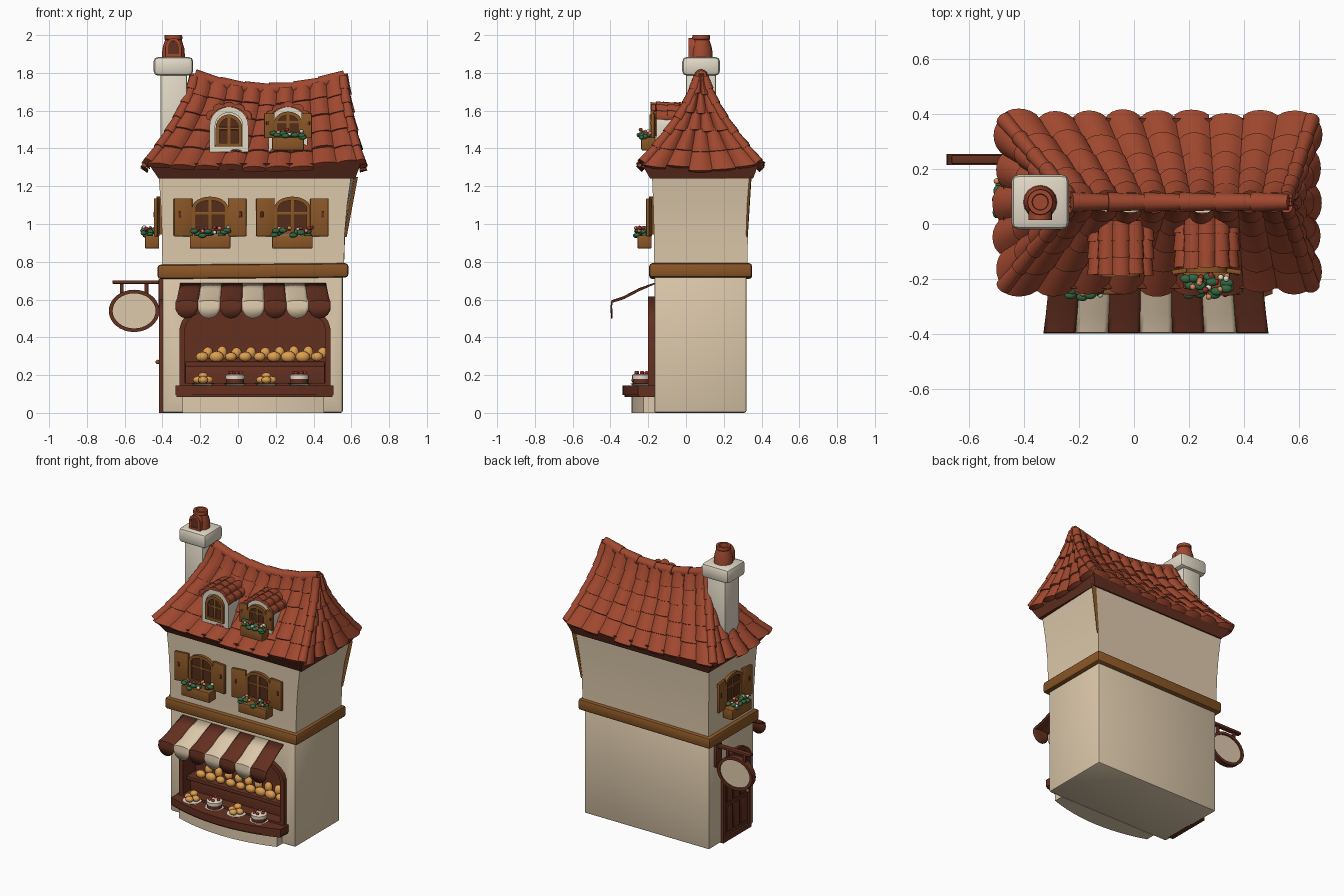
import bpy, bmesh, math, random
from mathutils import Matrix, Vector

if "Cube" in bpy.data.objects:
    bpy.data.objects.remove(bpy.data.objects["Cube"])

random.seed(4)
I = Matrix.Identity(4)
T = lambda x, y, z: Matrix.Translation((x, y, z))
RZ = lambda a: Matrix.Rotation(math.radians(a), 4, 'Z')


def colour(name, *rgb):
    m = bpy.data.materials.new(name)
    m.diffuse_color = [((c / 255 + 0.055) / 1.055) ** 2.4 for c in rgb] + [1]
    m.use_nodes = True
    m.node_tree.nodes["Principled BSDF"].inputs["Base Color"].default_value = m.diffuse_color
    return m


CREAM = colour("cream plaster", 222, 202, 172)
STONE = colour("pale stone", 226, 217, 198)
ROOF = colour("terracotta", 160, 72, 47)
DARK = colour("dark wood", 100, 48, 32)
OAK = colour("oak", 138, 86, 38)
PANE = colour("window brown", 84, 44, 26)
BREAD = colour("bread crust", 222, 158, 80)
GREEN = colour("leaf green", 52, 104, 66)
PEACH = colour("flower peach", 222, 140, 100)
RED = colour("flower red", 160, 48, 40)


def finish(name, bm, mats, M=I, bevel=0, recalc=True):
    if bevel:
        bmesh.ops.bevel(bm, geom=bm.edges[:], offset=bevel, segments=2, profile=0.5, affect='EDGES')
    bm.transform(M)
    if recalc:
        bmesh.ops.recalc_face_normals(bm, faces=bm.faces[:])
    me = bpy.data.meshes.new(name)
    bm.to_mesh(me)
    bm.free()
    ob = bpy.data.objects.new(name, me)
    bpy.context.collection.objects.link(ob)
    for m in (mats if isinstance(mats, list) else [mats]):
        me.materials.append(m)
    bpy.ops.object.select_all(action='DESELECT')
    ob.select_set(True)
    bpy.context.view_layer.objects.active = ob
    bpy.ops.object.shade_smooth_by_angle(angle=math.radians(40))
    return ob


def loft(name, rings, mat, M=I, bevel=0):
    """Skin through closed rings of points."""
    bm = bmesh.new()
    R = [[bm.verts.new(p) for p in r] for r in rings]
    n = len(R[0])
    for a, b in zip(R, R[1:]):
        for i in range(n):
            bm.faces.new((a[i], a[(i + 1) % n], b[(i + 1) % n], b[i]))
    bm.faces.new(R[0][::-1])
    bm.faces.new(R[-1])
    return finish(name, bm, mat, M, bevel)


def rect(x0, x1, y0, y1, z):
    return [(x0, y0, z), (x1, y0, z), (x1, y1, z), (x0, y1, z)]


def box(name, x0, x1, y0, y1, z0, z1, mat, M=I, bevel=0.006):
    return loft(name, [rect(x0, x1, y0, y1, z0), rect(x0, x1, y0, y1, z1)], mat, M, bevel)


def prism(name, pts, y0, y1, mat, M=I):
    return loft(name, [[(u, y, w) for u, w in pts] for y in (y0, y1)], mat, M)


def plan(name, pts, z0, z1, mat, bevel=0):
    return loft(name, [[(u, v, z) for u, v in pts] for z in (z0, z1)], mat, I, bevel)


def ring(name, outer, inner, y0, y1, mat, M=I):
    bm = bmesh.new()
    loops = [[bm.verts.new((u, y, w)) for u, w in pts]
             for pts, y in ((outer, y0), (outer, y1), (inner, y1), (inner, y0))]
    n = len(outer)
    for k in range(4):
        a, b = loops[k], loops[(k + 1) % 4]
        for i in range(n):
            bm.faces.new((a[i], a[(i + 1) % n], b[(i + 1) % n], b[i]))
    return finish(name, bm, mat, M)


def arch(w, h, rise, inset=0, n=12):
    a, top = w / 2 - inset, h - rise
    arc = [(a * math.cos(math.pi * i / n), top + (rise - inset) * math.sin(math.pi * i / n)) for i in range(n + 1)]
    return [(-a, inset), (a, inset)] + arc


def blobs(name, items, mat, M=I):
    bm = bmesh.new()
    for loc, s in items:
        bmesh.ops.create_icosphere(bm, subdivisions=2, radius=1, matrix=T(*loc) @ Matrix.Diagonal((*s, 1)))
    return finish(name, bm, mat, M)


def tiles(name, P, cols, amp):
    """Rows of overlapping barrel tiles laid on the surface P(u, v)."""
    bm, rows, k = bmesh.new(), len(cols), 6
    for r, n in enumerate(cols):
        for c in range(n):
            grow, slip, grid = random.uniform(0.8, 1.2), random.uniform(-.02, .02), []
            for i in range(k + 1):
                u = (c + i / k) / n
                b = max(0, math.sin(math.pi * i / k)) ** 0.7 * grow * amp
                line = []
                for f, lift in ((0, -.3), (0, 1), (.5, .6), (1.12, 0.1)):
                    v = (r + f) / rows + (slip - b * 0.6 if f == 0 else 0)
                    p, e = P(u, v), 1e-3
                    N = (P(u + e, v) - P(u - e, v)).cross(P(u, v + e) - P(u, v - e)).normalized()
                    off = (b + amp * lift * 0.6) if lift > 0 else -amp * 0.3
                    line.append(bm.verts.new(p + N * off))
                grid.append(line)
            for a, b2 in zip(grid, grid[1:]):
                for j in range(3):
                    bm.faces.new((a[j], b2[j], b2[j + 1], a[j + 1]))
    return finish(name, bm, ROOF, recalc=False)


def caps(name, C, n, r):
    """Tapered round cap tiles along a curve."""
    bm = bmesh.new()
    for i in range(n):
        a, b = C(i / n), C((i + 1.1) / n)
        d = b - a
        bmesh.ops.create_cone(bm, cap_ends=True, segments=12, radius1=r, radius2=r * 0.8, depth=d.length,
                              matrix=Matrix.Translation((a + b) / 2) @ d.to_track_quat('Z', 'Y').to_matrix().to_4x4())
    return finish(name, bm, ROOF)


# Ground floor walls, with an arched opening for the shop window
lower = box("ground_floor", -.40, .555, -.168, .32, 0, .76, CREAM, bevel=.012)
SHOP = T(.09, 0, .13)
cutter = prism("opening_cutter", arch(.77, .47, .17, .005), -.3, -.04, CREAM, SHOP)
cutter.hide_render = True
mod = lower.modifiers.new("opening", 'BOOLEAN')
mod.object, mod.operation, mod.solver = cutter, 'DIFFERENCE', 'EXACT'
bpy.context.view_layer.objects.active = lower
bpy.ops.object.modifier_apply(modifier="opening")
bpy.data.objects.remove(cutter)

# Upper floor flaring out to the eaves, corner brace, belt beam and soffit
levels = []
for z, f in ((.74, 0), (.95, .12), (1.1, .45), (1.26, 1)):
    levels.append([(-.40 - .02 * f, -.168 - .012 * f, z), (.56 + .04 * f, -.168 - .012 * f, z),
                   (.56 + .06 * f, .325 + .022 * f, z), (-.40 - .02 * f, .325 + .022 * f, z)])
loft("upper_floor", levels, CREAM)
loft("corner_brace", [[(.56, .315, .93), (.575, .325, .93), (.56, .327, .93)],
                      [(.585, .315, 1.25), (.635, .345, 1.25), (.60, .347, 1.25)]], OAK)
box("belt_beam", -.42, .59, -.195, .35, .712, .788, OAK, Matrix.Rotation(-.008, 4, 'Y'), .016)
loft("soffit", [rect(-.42, .62, -.19, .355, 1.24), rect(-.475, .65, -.235, .385, 1.32)], DARK)

# Main hipped roof
EAVE = [(-.475, -.228), (.648, -.228), (.648, .382), (-.475, .382)]
PEAK = [(-.23, .065), (.555, .065), (.555, .095), (-.23, .095)]


def roof_side(k):
    A, B, a, b = (Vector(q) for q in (EAVE[k], EAVE[(k + 1) % 4], PEAK[k], PEAK[(k + 1) % 4]))
    top = .075 if k % 2 == 0 else 0

    def P(u, v):
        w = (2 * u - 1) ** 2
        s = max(1 - v, 0)
        h = 1 - s ** 1.45 if v >= 0 else 1.45 * v
        xy = A.lerp(B, u).lerp(a.lerp(b, u), h)
        z0, z1 = 1.29 + .03 * w, 1.785 - top * (1 - w)
        return Vector((*xy, z0 + (z1 - z0) * v))
    return P


for k, side in enumerate(("front", "right", "back", "left")):
    P = roof_side(k)
    tiles(side + "_roof_tiles", P, [9] * 5 if k % 2 == 0 else [5, 5, 4, 3, 2], .022)
    caps(side + "_hip_caps", lambda t: P(0, min(t, .98)) + Vector((0, 0, .004)), 6, .03)
caps("ridge_caps", lambda t: Vector((-.23 + .795 * min(t, 1), .08, 1.712 + .073 * (2 * min(t, 1) - 1) ** 2)), 6, .036)

# Chimney with a clay pot
CH = T(-.342, .08, 0)
box("chimney_stack", -.068, .072, -.08, .08, 1.33, 1.8, STONE, CH, .012)
box("chimney_cap", -.105, .105, -.10, .10, 1.785, 1.885, STONE, CH, .025)
circ = lambda r, z: [(r * math.cos(i * math.pi / 8), r * math.sin(i * math.pi / 8), z) for i in range(16)]
loft("chimney_pot", [circ(.062, 1.88), circ(.058, 1.93), circ(.044, 1.975), circ(.048, 1.98), circ(.046, 2.0),
                     circ(.03, 2.0), circ(.028, 1.97)], ROOF, CH)
POT = CH @ T(0, 0, 1.885)
ring("pot_arch", arch(.085, .1, .05), arch(.085, .1, .05, .014), -.066, -.03, ROOF, POT)
prism("pot_opening", arch(.06, .085, .035), -.061, -.03, DARK, POT)


def window(name, M, w, h, rise, shutters=0, planter=True):
    """Arched casement facing local -y, sill centred on the origin."""
    prism(name + "_pane", arch(w, h, rise, .012), -.012, .02, PANE, M)
    ring(name + "_frame", arch(w, h, rise), arch(w, h, rise, .02), -.024, .02, OAK, M)
    box(name + "_mullion", -.008, .008, -.02, 0, .01, h - .01, OAK, M, .002)
    box(name + "_crossbar", -w / 2 + .01, w / 2 - .01, -.019, 0, h * .52, h * .52 + .014, OAK, M, .002)
    if shutters:
        for s, label in ((-1, "left"), (1, "right")):
            H = M @ T(s * w / 2, -.014, 0) @ RZ(s * -8)
            x0, x1 = sorted((0, s * shutters))
            box(f"{name}_{label}_shutter", x0, x1, -.012, .006, -.01, h - .01, OAK, H, .004)
            xm = s * shutters * .7
            box(f"{name}_{label}_latch", xm - .007, xm + .007, -.016, 0, h * .45, h * .6, DARK, H, .002)
    if planter:
        a = w / 2 + .012
        box(name + "_planter", -a, a, -.085, -.01, -.075, -.005, OAK, M, .006)
        rnd = lambda z: (random.uniform(-a, a) * .95, random.uniform(-.095, -.035), z + random.uniform(-.012, .018))
        blobs(name + "_leaves", [(rnd(.005), (.022, .016, .013)) for _ in range(14)], GREEN, M)
        for label, mat, n in (("peach", PEACH, 6), ("red", RED, 4), ("white", STONE, 3)):
            blobs(f"{name}_{label}_flowers", [(rnd(.02), (.011, .011, .01)) for _ in range(n)], mat, M)


window("upper_left_window", T(-.148, -.172, .945), .19, .20, .06, .098)
window("upper_right_window", T(.288, -.172, .945), .19, .20, .06, .098)
window("side_window", T(-.407, .09, .945) @ RZ(-90), .19, .20, .06, .09)

# Dormers with small barrel roofs
for label, x, y in (("left", -.048, -.165), ("right", .265, -.14)):
    D = T(x, y, 1.38)
    prism(label + "_dormer", arch(.2, .235, .1), 0, .22, STONE, D)
    ring(label + "_dormer_surround", arch(.205, .24, .1), arch(.205, .24, .1, .03), -.015, .01, STONE, D)

    def barrel(u, v):
        a = math.radians(165 - 150 * u)
        return Vector((x + .112 * math.cos(a), y - .02 + .19 * v, 1.525 + .1 * math.sin(a)))
    tiles(label + "_dormer_tiles", barrel, [5, 5, 5], .014)
    if label == "left":
        window("left_dormer_window", D @ T(0, -.004, .03), .14, .17, .07, planter=False)
    else:
        window("right_dormer_window", D @ T(0, -.012, .085), .145, .13, .055, .055)

# Shop window: lining, shelf, counter and base
ring("shop_lining", arch(.80, .485, .17), arch(.80, .485, .17, .028), -.2, -.045, DARK, SHOP)
prism("shop_back", arch(.78, .475, .17), -.06, -.045, DARK, SHOP)
box("shop_shelf", -.28, .46, -.165, -.05, .245, .272, DARK)
box("shelf_riser", -.28, .46, -.12, -.05, .13, .25, DARK, bevel=.003)


def bow(x0, x1, ends, mid, back, n=12):
    return [(x0 + (x1 - x0) * i / n, ends + (mid - ends) * (1 - (2 * i / n - 1) ** 2)) for i in range(n + 1)] \
        + [(x1, back), (x0, back)]


plan("counter", bow(-.33, .505, -.255, -.335, -.06), .095, .145, DARK)
plan("counter_lip", bow(-.325, .50, -.25, -.325, -.06), .085, .095, DARK)
plan("counter_base", bow(-.295, .455, -.225, -.288, -.16), 0, .09, CREAM)

# Bread on the shelf, cakes on the counter
loaves = []
for i in range(9):
    x, big = -.19 + i * .076, random.uniform(.85, 1.2)
    loaves.append(((x, -.135, .297), (.034 * big, .026, .026 * big)))
    loaves.append(((x + .03, -.09, .318), (.028, .024, .032 * big)))
blobs("shelf_loaves", loaves, BREAD)
for i, x in enumerate((-.185, -.015, .15, .325)):
    C = T(x, -.235, 0)
    loft(f"plate_{i}", [circ(.045, .145), circ(.062, .156)], STONE, C)
    if i % 2 == 0:
        blobs(f"buns_{i}", [((dx, dy, dz), (.027, .025, .02)) for dx, dy, dz in
                            ((-.028, 0, .175), (.028, 0, .175), (0, -.03, .174), (0, .02, .195))], BREAD, C)
    else:
        loft(f"cake_{i}", [circ(.048, .155), circ(.048, .18)], DARK, C)
        loft(f"icing_{i}", [circ(.051, .18), circ(.051, .2), circ(.04, .206)], STONE, C)
        blobs(f"cherries_{i}", [((.03 * math.cos(a), .03 * math.sin(a), .212), (.01,) * 3) for a in range(6)], RED, C)

# Striped awning with scalloped valance
bm, slope = bmesh.new(), ((-.165, .69), (-.25, .652), (-.33, .61), (-.395, .588))
for s in range(7):
    cols = []
    for i in range(9):
        f = (s + i / 8) / 7
        puff = .008 * math.sin(math.pi * i / 8)
        dip = .545 - .045 * max(0, math.sin(math.pi * i / 8)) ** .6
        line = [(y, z + (puff if j else 0)) for j, (y, z) in enumerate(slope)] + [(-.4, .56), (-.397, dip)]
        cols.append([bm.verts.new((.08 + (f - .5) * (.77 + .05 * min(j / 3, 1)), y, z)) for j, (y, z) in enumerate(line)])
    for a, b in zip(cols, cols[1:]):
        for j in range(5):
            bm.faces.new((a[j + 1], b[j + 1], b[j], a[j])).material_index = s % 2
awning = finish("awning", bm, [DARK, CREAM], recalc=False)
awning.modifiers.new("thickness", 'SOLIDIFY').thickness = .008

# Hanging oval sign
SIGN = T(-.55, .235, .54)
oval = lambda a, b: [(a * math.cos(i * math.pi / 16), b * math.sin(i * math.pi / 16)) for i in range(32)]
prism("sign_face", oval(.12, .1), -.012, .012, CREAM, SIGN)
ring("sign_rim", oval(.134, .112), oval(.114, .093), -.02, .02, DARK, SIGN)
box("sign_bar", -.665, -.40, .218, .252, .682, .702, DARK)
box("sign_bracket", -.42, -.39, .205, .265, .55, .71, DARK)
for i, x in enumerate((-.615, -.485)):
    box(f"sign_hanger_{i}", x - .01, x + .01, .226, .244, .625, .69, DARK, bevel=.002)

# Side door
DOOR = T(-.40, .035, 0) @ RZ(-90)
prism("door", arch(.29, .57, .1, .01), -.006, .02, PANE, DOOR)
ring("door_frame", arch(.31, .6, .11), arch(.31, .6, .11, .03), -.018, .02, DARK, DOOR)
for i in range(3):
    for j in range(2):
        x, z = -.075 + .075 * i, .06 + .2 * j
        box(f"door_panel_{i}_{j}", x - .03, x + .03, -.014, 0, z, z + .17, DARK, DOOR, .004)
blobs("door_knob", [((.1, -.025, .27), (.012,) * 3)], OAK, DOOR)
